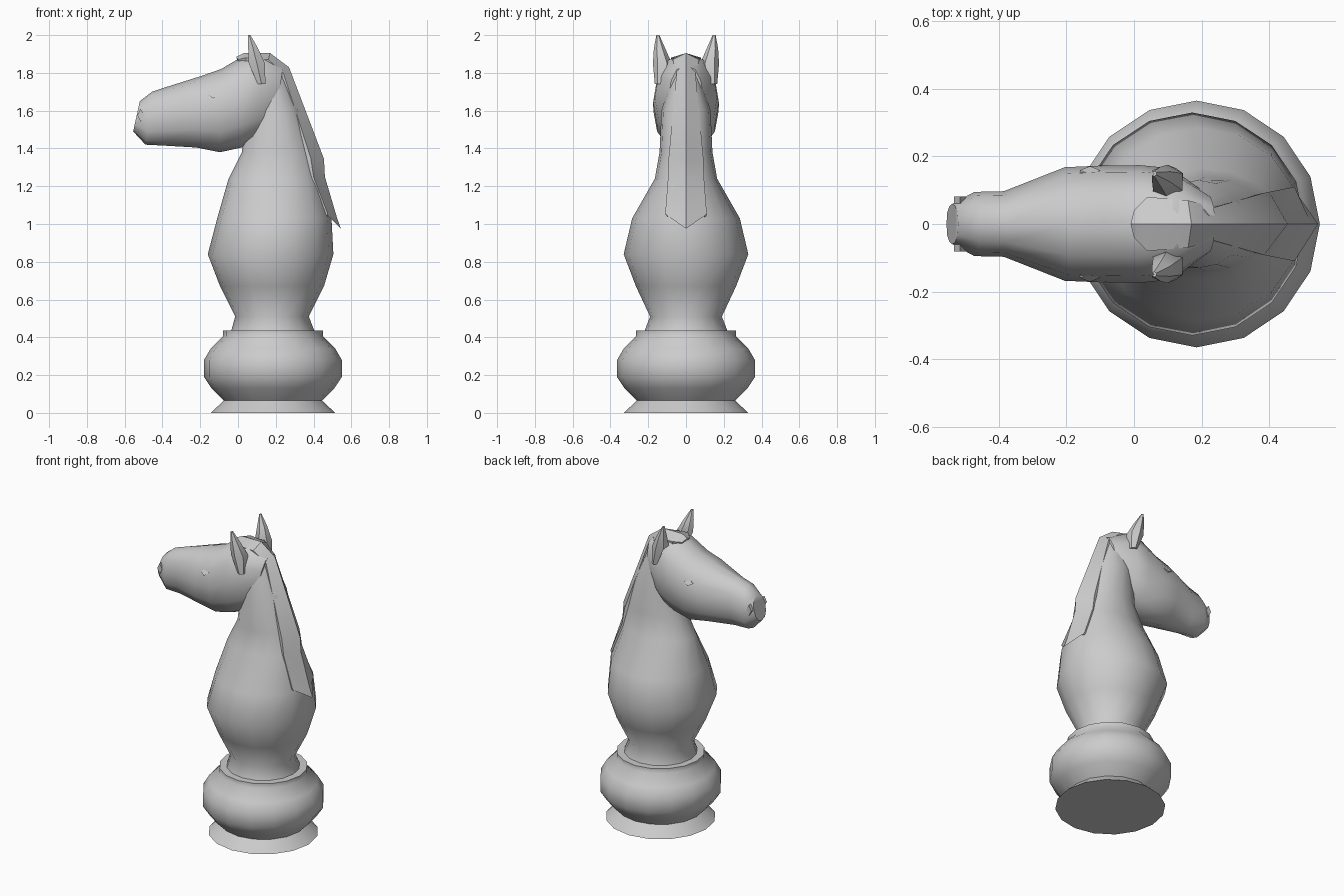
import bpy, bmesh
from math import sin, cos, pi, radians

if "Cube" in bpy.data.objects:
    bpy.data.objects.remove(bpy.data.objects["Cube"])


def loft(name, rings, angle=50):
    """Skin a list of equal-length point rings and cap both ends."""
    bm = bmesh.new()
    loops = [[bm.verts.new(p) for p in ring] for ring in rings]
    n = len(loops[0])
    for a, b in zip(loops, loops[1:]):
        for i in range(n):
            j = (i + 1) % n
            bm.faces.new((a[i], a[j], b[j], b[i]))
    bm.faces.new(loops[0][::-1])
    bm.faces.new(loops[-1])
    bmesh.ops.recalc_face_normals(bm, faces=bm.faces)
    me = bpy.data.meshes.new(name)
    bm.to_mesh(me)
    bm.free()
    ob = bpy.data.objects.new(name, me)
    bpy.context.collection.objects.link(ob)
    bpy.ops.object.select_all(action='DESELECT')
    ob.select_set(True)
    bpy.context.view_layer.objects.active = ob
    bpy.ops.object.shade_smooth_by_angle(angle=radians(angle))
    return ob


def flat_ring(z, cx, rx, ry, n=16):
    return [(cx + rx * cos(2 * pi * i / n), ry * sin(2 * pi * i / n), z) for i in range(n)]


# turned pedestal
pedestal = [(0, .33), (.065, .26), (.13, .325), (.19, .365), (.28, .365),
            (.34, .33), (.405, .265), (.435, .265), (.435, .22)]
loft("pedestal", [flat_ring(z, .185, r, r) for z, r in pedestal])

# body and neck: height, front x, back x, half width
neck = [(.42, -.04, .41, .225), (.51, -.015, .375, .19), (.67, -.095, .455, .265),
        (.84, -.16, .505, .33), (1.03, -.11, .495, .285), (1.24, -.05, .44, .165),
        (1.38, .02, .40, .14), (1.60, .05, .33, .13), (1.84, .08, .23, .06)]
loft("body_and_neck", [flat_ring(z, (a + b) / 2, (b - a) / 2, w) for z, a, b, w in neck])

# head: top x, top z, bottom x, bottom z, half width
head = [(-.52, 1.65, -.555, 1.49, .06), (-.455, 1.70, -.49, 1.42, .095),
        (-.38, 1.725, -.39, 1.415, .097), (-.19, 1.785, -.22, 1.405, .168),
        (-.09, 1.82, -.095, 1.38, .173), (.02, 1.885, .02, 1.405, .174),
        (.13, 1.90, .09, 1.44, .165), (.24, 1.84, .19, 1.50, .09)]


def head_ring(tx, tz, bx, bz, w, n=12):
    ring = []
    for i in range(n):
        c, s = cos(2 * pi * i / n), sin(2 * pi * i / n)
        k = (1 + c) / 2
        y = w * (1 if s > 0 else -1) * abs(s) ** .85
        ring.append((bx + (tx - bx) * k, y if abs(s) > 1e-6 else 0, bz + (tz - bz) * k))
    return ring


loft("head", [head_ring(*s) for s in head])

# mane: ridge x, ridge z, side x, side z, half width, inner x, inner z
mane = [(-.01, 1.885, 0, 1.87, .04, .02, 1.80), (.03, 1.905, .04, 1.88, .08, .06, 1.80),
        (.17, 1.905, .16, 1.87, .07, .12, 1.78), (.27, 1.83, .24, 1.80, .05, .18, 1.74),
        (.455, 1.345, .385, 1.35, .092, .32, 1.32), (.46, 1.25, .40, 1.25, .095, .36, 1.22),
        (.525, 1.03, .475, 1.055, .11, .43, 1.03), (.545, .975, .475, 1.045, .10, .44, .96)]
loft("mane", [[(rx, 0, rz), (sx, w, sz), (ix, w * .85, iz), (ix, -w * .85, iz), (sx, -w, sz)]
              for rx, rz, sx, sz, w, ix, iz in mane], 35)

# ears, with a hollow facing forward: centre x, y, z, half depth, half width
ear = [(.125, .135, 1.74, .02, .03), (.10, .125, 1.85, .043, .05),
       (.08, .14, 1.93, .026, .03), (.06, .149, 2.0, .006, .008)]
# shallow eye and nostril patches: x, y, z, half length, half height
patches = {"eye": (-.13, .155, 1.685, .03, .02), "nostril": (-.515, .077, 1.575, .018, .035)}
for side, s in (("left", 1), ("right", -1)):
    rings = []
    for cx, cy, z, d, w in ear:
        shape = [(-.2, 0), (-1, .6), (0, 1), (1, .5), (1, -.5), (0, -1), (-1, -.6)]
        rings.append([(cx + d * u, s * (cy + w * v), z) for u, v in shape])
    loft("ear_" + side, rings, 40)
    for part, (x, y, z, a, b) in patches.items():
        tilt = -.012 if part == "eye" else 0
        loft(part + "_" + side,
             [[(x + a * cos(i * pi / 2), s * (y + o + tilt * sin(i * pi / 2)), z + b * sin(i * pi / 2))
               for i in range(4)] for o in (-.02, .004)], 20)
